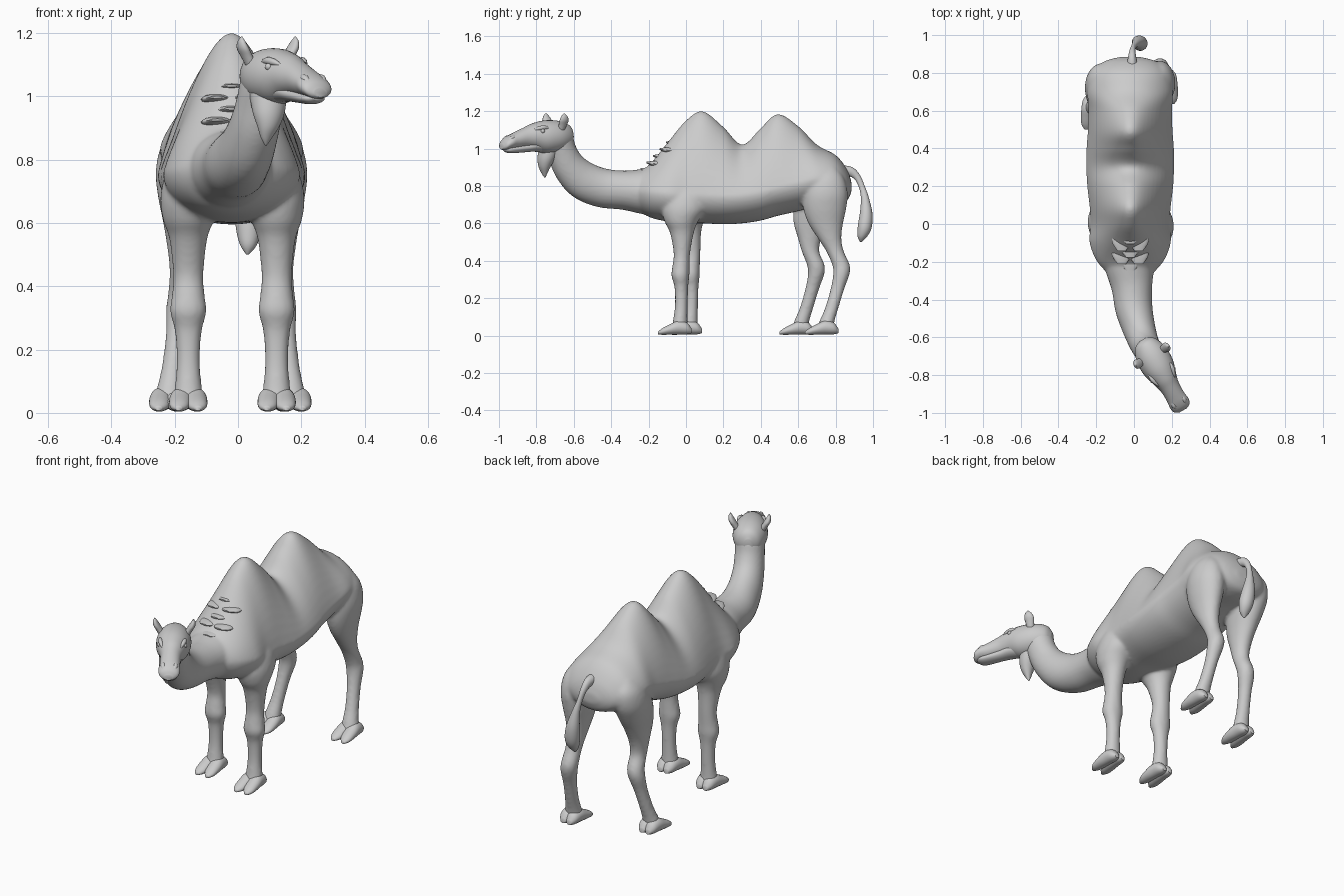
import bpy, bmesh, math
from mathutils import Vector

X, Y, Z = Vector((1, 0, 0)), Vector((0, 1, 0)), Vector((0, 0, 1))


def spline(rows, sub=5):
    """Catmull-Rom interpolation through whole section rows."""
    out = []
    for i in range(len(rows) - 1):
        a, b, c, d = (rows[max(0, min(len(rows) - 1, i + j))] for j in (-1, 0, 1, 2))
        for n in range(sub):
            t = n / sub
            out.append([0.5 * (2*q + (r - p)*t + (2*p - 5*q + 4*r - s)*t*t + (3*q - p - 3*r + s)*t**3)
                        for p, q, r, s in zip(a, b, c, d)])
    return out + [list(rows[-1])]


def loft(name, rows, u=X, v=None, seg=32):
    """Skin rings (x, y, z, ru, rv[, r_top, pinch]); v follows the path if not given."""
    rows = spline([tuple(r) if len(r) == 7 else tuple(r) + (r[4], 0) for r in rows])
    pts = [Vector(r[:3]) for r in rows]
    bm, rings = bmesh.new(), []
    for i, (x, y, z, ru, rv, rt, k) in enumerate(rows):
        t = pts[min(i + 1, len(pts) - 1)] - pts[max(i - 1, 0)]
        w = v if v is not None else u.cross(t).normalized()
        ring = []
        for j in range(seg):
            c, s = math.cos(math.tau * j / seg), math.sin(math.tau * j / seg)
            side = max(ru, .002) * c * (1 - k * max(s, 0))
            ring.append(bm.verts.new(pts[i] + u * side + w * s * max(rt if s > 0 else rv, .002)))
        rings.append(ring)
    for a, b in zip(rings, rings[1:]):
        for j in range(seg):
            bm.faces.new((a[j], a[(j + 1) % seg], b[(j + 1) % seg], b[j]))
    bm.faces.new(rings[0])
    bm.faces.new(rings[-1])
    bmesh.ops.recalc_face_normals(bm, faces=bm.faces)
    me = bpy.data.meshes.new(name)
    bm.to_mesh(me)
    bm.free()
    ob = bpy.data.objects.new(name, me)
    bpy.context.collection.objects.link(ob)
    return smooth(ob)


def smooth(ob):
    bpy.ops.object.select_all(action='DESELECT')
    ob.select_set(True)
    bpy.context.view_layer.objects.active = ob
    bpy.ops.object.shade_smooth_by_angle(angle=math.radians(60))
    return ob


# Torso with both humps: y, top, bottom, half width, pinch towards the ridge
torso_rows = [(-.28, .86, .69, .10, .1), (-.2, .91, .635, .175, .2), (-.1, 1.03, .61, .215, .35),
              (0, 1.15, .6, .21, .4), (.09, 1.2, .6, .215, .42), (.2, 1.115, .595, .228, .4),
              (.3, 1.02, .6, .233, .35), (.4, 1.11, .615, .232, .4), (.49, 1.185, .64, .225, .45),
              (.6, 1.12, .665, .222, .38), (.7, 1.02, .69, .226, .22), (.8, .965, .7, .2, .1),
              (.86, .89, .72, .14, .05), (.885, .82, .77, .05, 0)]
rows = []
for y, top, bot, w, k in torso_rows:
    mid = bot + min(.15, (top - bot) * .48)
    rows.append((-.02, y, mid, w, mid - bot, top - mid, k))
body = loft("body_and_legs", rows, v=Z, seg=48)

# Neck curving up and to one side
hide = [loft("neck", [
    (-.02, -.05, .77, .15, .13), (-.02, -.2, .77, .138, .125), (-.01, -.33, .777, .11, .105),
    (0, -.45, .79, .099, .105), (.025, -.55, .83, .088, .103), (.05, -.622, .90, .08, .09),
    (.07, -.662, .98, .076, .08), (.085, -.685, 1.06, .074, .08), (.09, -.69, 1.12, .05, .05)],
    u=Vector((1, .2, 0)).normalized())]

# Legs: z, y, x radius, y radius
FRONT = [(.82, .01, .03, .06), (.76, 0, .07, .1), (.68, -.01, .088, .118), (.61, -.025, .08, .09),
         (.55, -.022, .06, .064), (.44, -.022, .048, .044), (.37, -.027, .052, .046),
         (.32, -.03, .058, .048), (.26, -.025, .043, .037), (.17, -.025, .037, .034),
         (.09, -.03, .042, .038), (.03, -.035, .05, .045)]
HIND = [(.9, .74, .03, .06), (.84, .745, .07, .1), (.76, .745, .086, .12), (.68, .742, .078, .115),
        (.6, .747, .062, .093), (.52, .768, .049, .063), (.45, .797, .042, .047),
        (.38, .828, .044, .047), (.33, .831, .044, .044), (.25, .81, .035, .037),
        (.15, .78, .035, .036), (.08, .755, .042, .04), (.03, .742, .05, .045)]
TOE = [(.03, .025, .014, .012), (.005, .038, .032, .031), (-.04, .043, .036, .037), (-.085, .033, .035, .028),
       (-.125, .022, .028, .018), (-.15, .014, .01, .007)]


def leg(name, table, x, side, shift, splay, foot_y):
    rows = [(x + side * splay * max(0, 1 - z / .4), y + shift * max(0, min(1, (.82 - z) / .38)), z, rx, ry)
            for z, y, rx, ry in table]
    hide.append(loft(name, rows, v=Y))
    fx = rows[-1][0]
    for n in (-1, 1):  # two toes per foot
        loft(f"{name}_toe", [(fx + n * (.019 + max(0, -y) * .08), foot_y + shift + y, z, rx, rz)
                             for y, z, rx, rz in TOE], v=Z, seg=20)


leg("right_front_leg", FRONT, .122, 1, 0, 0, 0)
leg("left_front_leg", FRONT, -.157, -1, .055, 0, 0)
leg("right_hind_leg", HIND, .133, 1, 0, .042, .785)
leg("left_hind_leg", HIND, -.174, -1, -.135, .05, .785)

# Fuse neck and legs into one continuous hide
bpy.ops.object.select_all(action='DESELECT')
for ob in hide + [body]:
    ob.select_set(True)
bpy.context.view_layer.objects.active = body
bpy.ops.object.join()
rem = body.modifiers.new("fuse", 'REMESH')
rem.mode, rem.voxel_size, rem.use_smooth_shade = 'VOXEL', .009, True
sm = body.modifiers.new("relax", 'SMOOTH')
sm.factor, sm.iterations = .5, 8

# Head, built along its own turned axis
FWD, SIDE, H = Vector((.5, -.866, 0)), Vector((.866, .5, 0)), Vector((.09, -.69, 0))


def at(s, side, z):
    return H + FWD * s + SIDE * side + Z * z


def head_loft(name, rows):
    return loft(name, [(*at(s, 0, z), w, h) for s, z, w, h in rows], u=SIDE, v=Z)


head_loft("head", [(-.09, 1.06, .02, .03), (-.065, 1.063, .06, .066), (0, 1.063, .086, .086),
                   (.08, 1.062, .086, .088), (.15, 1.066, .066, .068), (.2, 1.058, .053, .055),
                   (.26, 1.043, .051, .044), (.3, 1.032, .055, .036), (.328, 1.02, .047, .028),
                   (.342, 1.01, .022, .014)])
head_loft("lower_jaw", [(.05, 1.025, .055, .05), (.14, 1.015, .048, .032), (.2, 1.004, .04, .024),
                        (.27, .995, .04, .02), (.305, .993, .036, .016), (.325, .994, .015, .007)])

# Eyes, brows, nostrils and ears on both sides of the head
for s, label in ((-1, "left"), (1, "right")):
    bpy.ops.mesh.primitive_uv_sphere_add(segments=16, ring_count=10, radius=.012,
                                         location=at(.125, s * .064, 1.093))
    bpy.context.object.name = label + "_eye"
    smooth(bpy.context.object)
    loft(label + "_brow", [(*at(a, s * b, z), r, r) for a, b, z, r in
                           ((.07, .062, 1.105, .004), (.11, .062, 1.112, .011),
                            (.14, .056, 1.108, .011), (.17, .046, 1.098, .004))], u=SIDE, seg=12)
    loft(label + "_nostril", [(*at(a, s * b, z), r, r) for a, b, z, r in
                              ((.265, .03, 1.064, .004), (.295, .031, 1.055, .013),
                               (.325, .026, 1.036, .004))], u=SIDE, seg=12)
    loft(label + "_ear", [(*at(a, s * b, z), w, d) for a, b, z, w, d in
                          ((.01, .055, 1.09, .02, .018), (.008, .076, 1.125, .018, .023),
                           (.008, .09, 1.15, .017, .026), (.01, .097, 1.172, .011, .018),
                           (.012, .098, 1.188, .002, .003))], u=SIDE, v=FWD, seg=16)

# Throat beard
loft("beard", [(.095, -.725, 1.01, .06, .06), (.097, -.745, .95, .052, .048), (.096, -.756, .905, .036, .032),
               (.09, -.757, .868, .018, .015), (.088, -.754, .845, .003, .003)], u=SIDE, v=FWD)

# Tail with a hanging tuft
loft("tail", [(-.01, .83, .88, .03, .03), (-.01, .88, .876, .022, .026), (-.008, .917, .845, .016, .018),
              (0, .942, .79, .014, .016), (.012, .957, .73, .022, .022), (.025, .963, .65, .036, .034),
              (.033, .955, .58, .039, .037), (.033, .94, .53, .026, .024), (.03, .935, .5, .004, .004)])

# Shaggy mane in flat overlapping layers on the front slope of the first hump
for i in range(5):
    y, z = -.235 + .035 * i, .875 + .036 * i
    for x in (-.065, .025) if i % 2 else (-.02,):
        loft("mane_layer", [(x, y + .08, z + .005, .05, .02), (x, y + .03, z + .008, .05, .016),
                            (x, y - .012, z + .014, .022, .004)], v=Z, seg=16)
